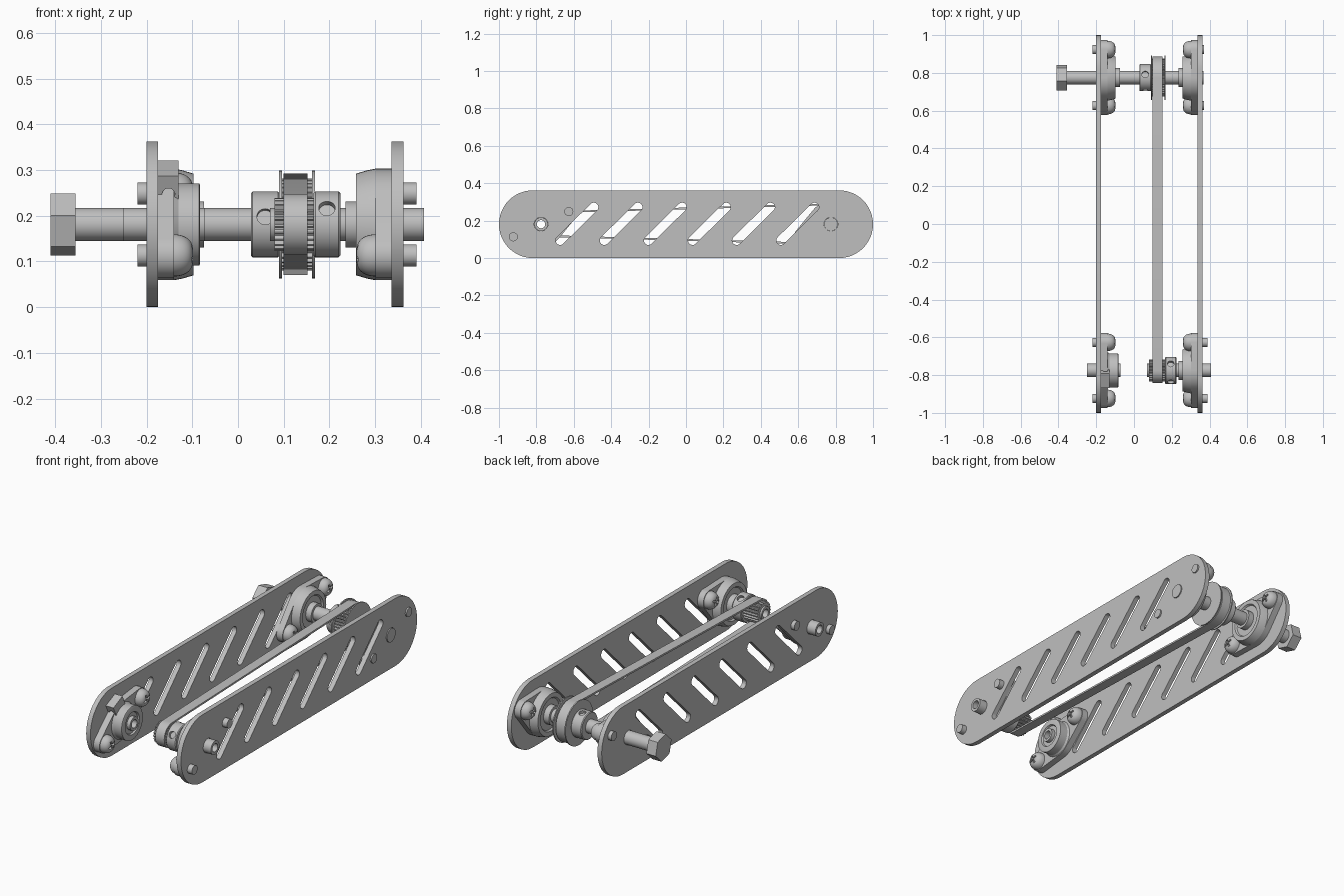
import bpy, bmesh
from math import sin, cos, pi, radians
from mathutils import Vector, Matrix
from mathutils.geometry import convex_hull_2d

if "Cube" in bpy.data.objects:
    bpy.data.objects.remove(bpy.data.objects["Cube"])

grey = bpy.data.materials.new("plain_grey")
grey.use_nodes = True
COLOUR = (0.52, 0.52, 0.52, 1)
grey.diffuse_color = COLOUR
grey.node_tree.nodes["Principled BSDF"].inputs["Base Color"].default_value = COLOUR

AXIS_Z = 0.181
FRONT, REAR = -0.775, 0.775
TILT = radians(24.5)
ALONG = Vector((cos(TILT), sin(TILT)))       # line of the bolts in the y-z plane
ACROSS = Vector((-sin(TILT), cos(TILT)))
BOLT = 0.163
SHAFT, BORE = 0.036, 0.022
parts = []


def add(name, bm, location=(0, 0, 0)):
    bmesh.ops.remove_doubles(bm, verts=bm.verts, dist=0.00002)
    bmesh.ops.recalc_face_normals(bm, faces=bm.faces)
    mesh = bpy.data.meshes.new(name)
    bm.to_mesh(mesh)
    bm.free()
    mesh.materials.clear()
    mesh.materials.append(grey)
    obj = bpy.data.objects.new(name, mesh)
    obj.location = location
    bpy.context.collection.objects.link(obj)
    parts.append(obj)
    return obj


def circle(y, z, r, n=48):
    return [Vector((y + r * cos(2 * pi * i / n), z + r * sin(2 * pi * i / n))) for i in range(n)]


def hull(*circles):
    pts = [p for c in circles for p in circle(*c)]
    return [pts[i] for i in convex_hull_2d(pts)]


def gear(y, z, tip, root, teeth):
    pts = []
    for i in range(teeth * 4):
        r, a = (tip if i % 4 < 2 else root), 2 * pi * i / (teeth * 4)
        pts.append(Vector((y + r * cos(a), z + r * sin(a))))
    return pts


def extrude(name, outlines, x0, x1):
    """Fill y-z outlines (inner ones become holes) and give them depth along x."""
    curve = bpy.data.curves.new(name, "CURVE")
    curve.dimensions = "2D"
    curve.fill_mode = "BOTH"
    curve.extrude = abs(x1 - x0) / 2
    for pts in outlines:
        spline = curve.splines.new("POLY")
        spline.points.add(len(pts) - 1)
        for point, p in zip(spline.points, pts):
            point.co = (p[0], p[1], 0, 1)
        spline.use_cyclic_u = True
    temp = bpy.data.objects.new(name + "_outline", curve)
    bpy.context.collection.objects.link(temp)
    graph = bpy.context.evaluated_depsgraph_get()
    mesh = bpy.data.meshes.new_from_object(temp.evaluated_get(graph))
    bm = bmesh.new()
    bm.from_mesh(mesh)
    bpy.data.objects.remove(temp)
    bpy.data.curves.remove(curve)
    bpy.data.meshes.remove(mesh)
    for v in bm.verts:
        y, z, d = v.co
        v.co = ((x0 + x1) / 2 + d, y, z)
    return add(name, bm)


def lathe(name, profile, y, z=AXIS_Z, steps=48):
    """Spin (x, radius) points about the x direction; rings close on themselves."""
    bm = bmesh.new()
    vs = [bm.verts.new((x, 0, r)) for x, r in profile]
    pairs = list(zip(vs, vs[1:]))
    if profile[0][1] > 0:
        pairs.append((vs[-1], vs[0]))
    edges = [bm.edges.new(p) for p in pairs]
    bmesh.ops.spin(bm, geom=vs + edges, cent=(0, 0, 0), axis=(1, 0, 0),
                   angle=2 * pi, steps=steps, use_merge=True)
    return add(name, bm, (0, y, z))


def tube(name, x0, x1, r, y, hole=0.0):
    if hole:
        return lathe(name, [(x0, hole), (x0, r), (x1, r), (x1, hole)], y)
    return lathe(name, [(x0, 0), (x0, r), (x1, r), (x1, 0)], y)


def cut(obj, bm):
    """Subtract a temporary cutter from an object."""
    cutter = add("cutter", bm)
    parts.remove(cutter)
    cutter.hide_render = True
    mod = obj.modifiers.new("cut", "BOOLEAN")
    mod.object, mod.operation, mod.solver = cutter, "DIFFERENCE", "EXACT"
    graph = bpy.context.evaluated_depsgraph_get()
    mesh = bpy.data.meshes.new_from_object(obj.evaluated_get(graph))
    obj.modifiers.clear()
    obj.data = mesh
    bpy.data.objects.remove(cutter)


def drill(obj, centre, direction, r, length):
    bm = bmesh.new()
    turn = Vector(direction).to_track_quat("Z", "Y").to_matrix().to_4x4()
    bmesh.ops.create_cone(bm, cap_ends=True, segments=24, radius1=r, radius2=r,
                          depth=length, matrix=Matrix.Translation(centre) @ turn)
    cut(obj, bm)


def hub(name, x0, x1, y, hole, angle):
    """Clamping hub with two grub screw holes a quarter turn apart."""
    obj = lathe(name, [(x0, hole), (x0, 0.068), (x0 + 0.004, 0.072), (x1 - 0.004, 0.072),
                       (x1, 0.068), (x1, hole)], y)
    mid = (x0 + x1) / 2
    for k in range(2):
        d = Vector((0, cos(angle - k * pi / 2), sin(angle - k * pi / 2)))
        drill(obj, Vector((mid, y, AXIS_Z)) + d * 0.07, d, 0.018, 0.03)


def bolt(name, face, s, tip, y, z):
    """Round head on the inner side, shank passing through the side plate."""
    dome = [(face - s * 0.042 * sin(a), 0.046 * cos(a) ** 0.6)
            for a in [radians(8 * i) for i in range(11)]]
    obj = lathe(name, [(tip, 0), (tip, 0.024), (face, 0.024)] + dome
                + [(face - s * 0.042, 0)], y, z, 32)
    for angle in (TILT, TILT + pi / 2):
        bm = bmesh.new()
        bmesh.ops.create_cube(bm, size=1, matrix=Matrix.Translation((face - s * 0.042, y, z))
                              @ Matrix.Rotation(angle, 4, "X")
                              @ Matrix.Diagonal((0.03, 0.05, 0.011, 1)))
        cut(obj, bm)


def bearing(name, plate_face, s, y, tip, boss, centre_r):
    """Two-bolt flanged bearing; s points from the bearing toward its plate."""
    face = plate_face - s * 0.035
    c = Vector((y, AXIS_Z))
    ears = [c + ALONG * BOLT * k for k in (-1, 1)]
    outline = hull((*c, centre_r), *[(*e, 0.05) for e in ears])
    extrude(name + "_flange", [outline, circle(*c, 0.034)], plate_face, face)
    lathe(name + "_boss", [(face - s * d, r) for d, r in boss], y)
    for i, e in enumerate(ears):
        bolt(f"{name}_bolt_{i + 1}", face, s, tip, *e)


# Side plates with slanted slots, shaft bores and bolt holes
holes = [circle(y, AXIS_Z, 0.037) for y in (FRONT, REAR)]
holes += [circle(*(Vector((y, AXIS_Z)) + ALONG * BOLT * k), 0.0235, 24)
          for y in (FRONT, REAR) for k in (-1, 1)]
for i in range(6):
    y = -0.583 + 0.236 * i
    holes.append(hull((y - 0.09, 0.094, 0.024), (y + 0.09, 0.272, 0.024)))
body = hull((-0.819, AXIS_Z, 0.181), (0.819, AXIS_Z, 0.181))
for name, x0, x1 in (("right_plate", -0.2, -0.175), ("left_plate", 0.336, 0.362)):
    extrude(name, [body] + holes, x0, x1)

# Flanged bearings
BOSS = [(0, 0.034), (0, 0.122), (0.02, 0.118), (0.043, 0.111), (0.043, 0.088), (0.034, 0.082),
        (0.034, 0.05), (0.066, 0.05), (0.066, 0.034)]
SMALL_BOSS = [(0, 0.034), (0, 0.096), (0.01, 0.09), (0.055, 0.09), (0.057, 0.086),
              (0.057, 0.06), (0.048, 0.056), (0.048, 0.034)]
bearing("left_rear_bearing", 0.336, 1, REAR, 0.37, BOSS, 0.122)
bearing("left_front_bearing", 0.336, 1, FRONT, 0.39, BOSS, 0.122)
bearing("right_rear_bearing", -0.175, -1, REAR, -0.22, BOSS, 0.122)
bearing("right_front_bearing", -0.175, -1, FRONT, -0.22, SMALL_BOSS, 0.1)

# Lug with a cross hole on the small bearing
centre = Vector((FRONT, AXIS_Z))
corners = [centre + ALONG * a * 0.042 + ACROSS * b for a, b in
           ((-1, 0.06), (1, 0.06), (1, 0.135), (-1, 0.135))]
lug = extrude("right_front_bearing_lug", [corners], -0.175, -0.13)
middle = centre + ACROSS * 0.092
drill(lug, Vector((-0.152, *middle)), (0, *ALONG), 0.014, 0.2)

# Rear drive shaft with hexagonal head
tube("rear_shaft", -0.36, 0.367, SHAFT, REAR)
hexagon = [Vector((REAR + 0.07 * cos(a), AXIS_Z + 0.07 * sin(a)))
           for a in [radians(44 + 60 * i) for i in range(6)]]
extrude("shaft_hex_head", [hexagon], -0.41, -0.355)

# Hollow front shafts
tube("right_front_shaft", -0.25, -0.072, SHAFT, FRONT, BORE)
tube("left_front_shaft", 0.07, 0.407, SHAFT, FRONT, BORE)

# Rear pulley: hub, toothed drum, two rims
hub("rear_pulley_hub", 0.028, 0.091, REAR, 0.034, radians(166))
extrude("rear_pulley_teeth", [gear(REAR, AXIS_Z, 0.101, 0.092, 40),
                              circle(REAR, AXIS_Z, 0.034)], 0.094, 0.164)
for i, x in enumerate((0.09, 0.162)):
    tube(f"rear_pulley_rim_{i + 1}", x, x + 0.006, 0.118, REAR, 0.034)

# Front pulley: toothed drum and hub
extrude("front_pulley_teeth", [gear(FRONT, AXIS_Z, 0.058, 0.05, 22),
                               circle(FRONT, AXIS_Z, 0.034)], 0.08, 0.166)
hub("front_pulley_hub", 0.165, 0.224, FRONT, 0.034, radians(150))

# Drive belt
extrude("drive_belt", [hull((FRONT, AXIS_Z, r), (REAR, AXIS_Z, r + 0.044))
                       for r in (0.067, 0.0575)], 0.099, 0.152)

# Smooth round surfaces, keep hard edges
bpy.ops.object.select_all(action="DESELECT")
for obj in parts:
    obj.select_set(True)
bpy.context.view_layer.objects.active = parts[0]
bpy.ops.object.shade_smooth_by_angle(angle=radians(30))
